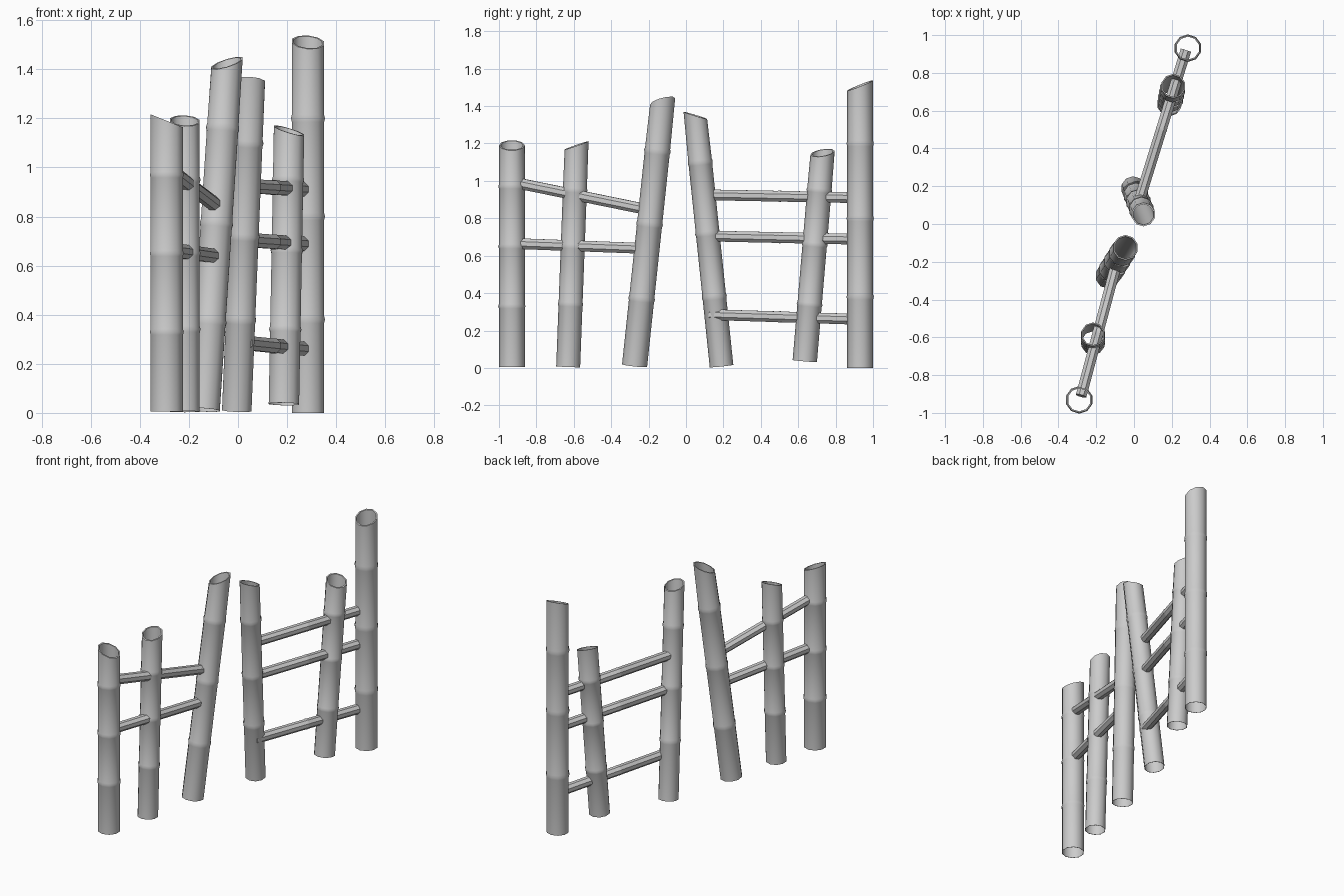
import bpy
import bmesh
import math
from mathutils import Vector

cube = bpy.data.objects.get("Cube")
if cube:
    bpy.data.objects.remove(cube, do_unlink=True)

SIDES = 10
WALL = 0.008

grey = bpy.data.materials.new("bamboo grey")
grey.use_nodes = True
colour = (0.6, 0.6, 0.6, 1)
grey.diffuse_color = colour
grey.node_tree.nodes["Principled BSDF"].inputs["Base Color"].default_value = colour


def finish(bm, name):
    bmesh.ops.recalc_face_normals(bm, faces=bm.faces)
    mesh = bpy.data.meshes.new(name)
    bm.to_mesh(mesh)
    bm.free()
    mesh.materials.append(grey)
    obj = bpy.data.objects.new(name, mesh)
    bpy.context.collection.objects.link(obj)
    bpy.ops.object.select_all(action="DESELECT")
    obj.select_set(True)
    bpy.context.view_layer.objects.active = obj
    bpy.ops.object.shade_smooth_by_angle(angle=math.radians(40))


def bridge(bm, a, b):
    n = len(a)
    for i in range(n):
        j = (i + 1) % n
        bm.faces.new((a[i], a[j], b[j], b[i]))


def post(name, base, top, radius, slant, nodes):
    """Hollow leaning cane with raised joints and a slanted cut at the top."""
    base, top = Vector(base), Vector(top)
    axis = top - base
    square = (-axis.x / axis.z, -axis.y / axis.z)
    bm = bmesh.new()

    def ring(t, r, tilt):
        centre = base + axis * t
        verts = []
        for i in range(SIDES):
            a = math.pi / 2 + math.tau * i / SIDES
            x, y = r * math.cos(a), r * math.sin(a)
            z = x * tilt[0] + y * tilt[1]
            verts.append(bm.verts.new(centre + Vector((x, y, z))))
        return verts

    # outer wall with joints, then rim and inner wall
    rings = [ring(0, radius, square)]
    for z in nodes:
        t = (z - base.z) / axis.z
        for dt, grow in ((-0.01, 0), (0, 0.004), (0.01, 0)):
            rings.append(ring(t + dt, radius + grow, square))
    rings.append(ring(1, radius, slant))
    rings.append(ring(1, radius - WALL, slant))
    rings.append(ring(0, radius - 0.002, square))
    for a, b in zip(rings, rings[1:]):
        bridge(bm, a, b)
    bridge(bm, rings[-1], rings[0])
    finish(bm, name)


def rung(name, start, end, radius=0.031):
    """Thin cane with one joint between the outer posts of a panel."""
    start, end = Vector(start), Vector(end)
    axis = end - start
    turn = axis.to_track_quat("Z", "Y")
    bm = bmesh.new()
    rings = []
    for t, r in ((0, 0), (0.46, 0), (0.47, 0.002), (0.48, 0), (1, 0)):
        verts = []
        for i in range(8):
            a = math.tau * (i + 0.5) / 8
            p = Vector((math.cos(a), math.sin(a), 0)) * (radius + r)
            verts.append(bm.verts.new(start + axis * t + turn @ p))
        rings.append(verts)
    for a, b in zip(rings, rings[1:]):
        bridge(bm, a, b)
    bm.faces.new(rings[0])
    bm.faces.new(rings[-1])
    finish(bm, name)


# Front panel posts
post("front_outer_post", (-0.29, -0.931, 0.005), (-0.29, -0.931, 1.19), 0.069,
     (-0.4, 0), (0.33, 0.65, 0.97))
post("front_middle_post", (-0.217, -0.63, 0.005), (-0.217, -0.585, 1.19), 0.064,
     (-0.05, 0.35), (0.34, 0.65, 0.95))
post("front_inner_post", (-0.138, -0.275, 0.012), (-0.045, -0.125, 1.425), 0.067,
     (0.3, 0.25), (0.37, 0.77, 1.16))

# Back panel posts
post("back_inner_post", (-0.005, 0.19, 0.01), (0.05, 0.05, 1.35), 0.063,
     (-0.05, -0.3), (0.38, 0.72, 1.1))
post("back_middle_post", (0.187, 0.635, 0.036), (0.208, 0.73, 1.15), 0.065,
     (-0.3, 0.15), (0.34, 0.66, 0.95))
post("back_outer_post", (0.285, 0.931, 0), (0.285, 0.931, 1.51), 0.069,
     (-0.08, 0.4), (0.38, 0.8, 1.2))

# Rungs of both panels
for label, z0, z1 in (("upper", 0.99, 0.845), ("lower", 0.665, 0.638)):
    rung("front_" + label + "_rung", (-0.28, -0.91, z0), (-0.09, -0.2, z1))
for label, z0, z1 in (("upper", 0.925, 0.91), ("middle", 0.705, 0.688),
                      ("lower", 0.285, 0.26)):
    rung("back_" + label + "_rung", (0.03, 0.13, z0), (0.275, 0.92, z1))
